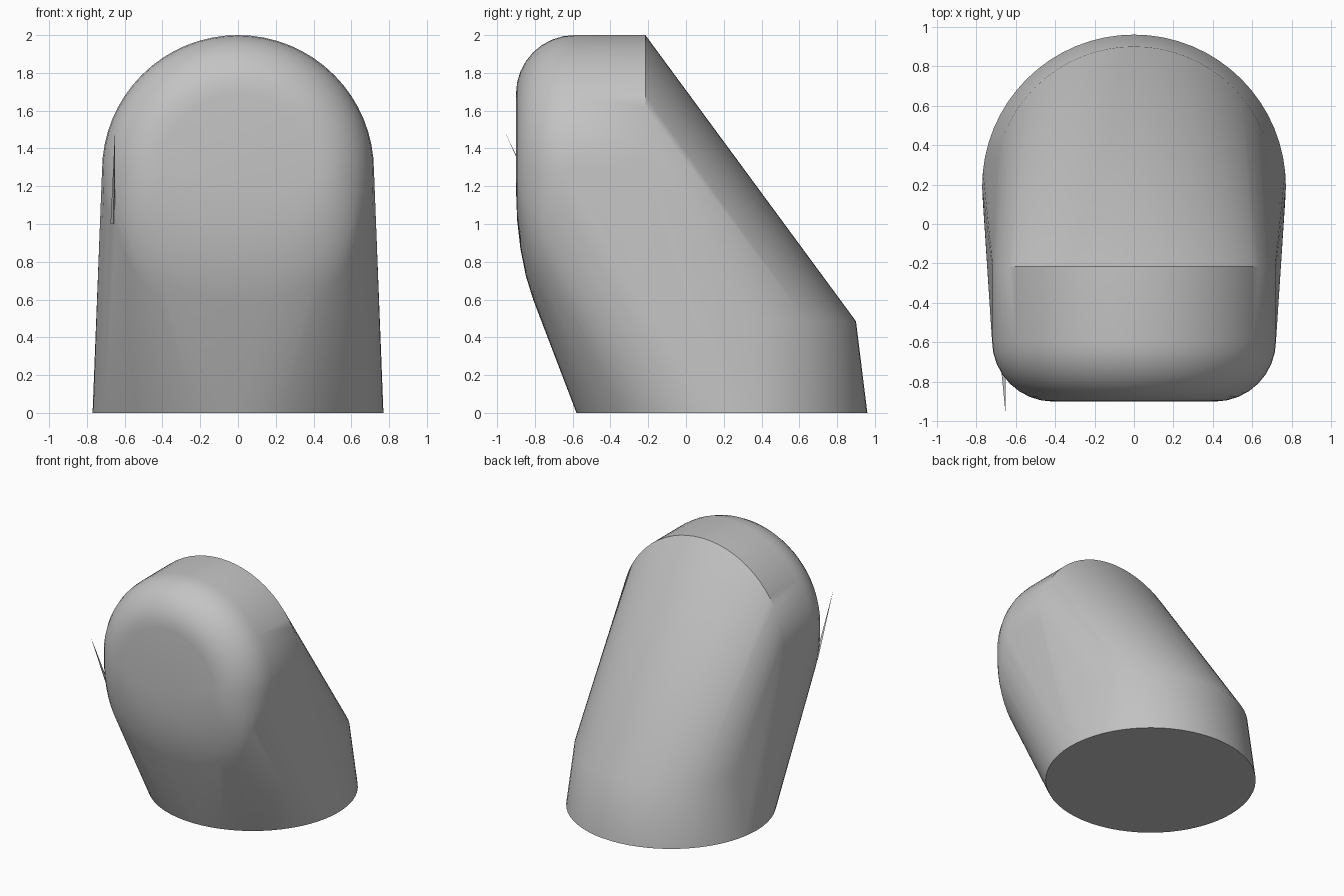
import bpy, bmesh
from math import sin, cos, pi, radians

cube = bpy.data.objects.get("Cube")
if cube:
    bpy.data.objects.remove(cube, do_unlink=True)

grey = bpy.data.materials.new("plain grey")
grey.use_nodes = True
colour = (0.55, 0.55, 0.55, 1)
grey.diffuse_color = colour
grey.node_tree.nodes["Principled BSDF"].inputs["Base Color"].default_value = colour

SEGMENTS = 64
ANGLES = [2 * pi * i / SEGMENTS for i in range(SEGMENTS)]


def hull_object(name, points, smooth_angle):
    """Wrap a tight skin around a set of guide points."""
    bm = bmesh.new()
    for p in points:
        bm.verts.new(p)
    hull = bmesh.ops.convex_hull(bm, input=bm.verts)
    spare = set(hull["geom_interior"] + hull["geom_unused"])
    bmesh.ops.delete(bm, geom=[g for g in spare if isinstance(g, bmesh.types.BMVert)],
                     context="VERTS")
    bmesh.ops.recalc_face_normals(bm, faces=bm.faces)
    mesh = bpy.data.meshes.new(name)
    bm.to_mesh(mesh)
    bm.free()
    mesh.materials.append(grey)
    obj = bpy.data.objects.new(name, mesh)
    bpy.context.collection.objects.link(obj)
    bpy.ops.object.select_all(action="DESELECT")
    obj.select_set(True)
    bpy.context.view_layer.objects.active = obj
    bpy.ops.object.shade_smooth_by_angle(angle=radians(smooth_angle))
    return obj


def floor_ring(radius, z):
    return [(radius * cos(a), 0.19 + radius * sin(a), z) for a in ANGLES]


def power(v, e):
    return abs(v) ** e * (1 if v >= 0 else -1)


def head_ring(y, radius, drop):
    """Round arch above the head centre, squarer and deeper curve below it."""
    ring = []
    for a in ANGLES:
        if sin(a) >= 0:
            ring.append((radius * cos(a), y, 1.28 + radius * sin(a)))
        else:
            ring.append((radius * power(cos(a), 0.8), y, 1.28 + drop * power(sin(a), 0.8)))
    return ring


# Body: round foot, sloping back and arched head with a rounded front
points = floor_ring(0.77, 0) + floor_ring(0.71, 0.485)
points += [p for p in head_ring(-0.215, 0.72, 0.2) if p[2] >= 1.27]
STEPS = 8
for i in range(STEPS + 1):
    t = pi / 2 * i / STEPS
    drop = 0.1 + 0.82 * cos(t) if i > 2 else 0.7
    points += head_ring(-0.59 - 0.31 * sin(t), 0.41 + 0.31 * cos(t), drop)
hull_object("body", points, 35)

# Thin sliver standing off the front right side
hull_object("front_sliver", [(-0.675, -0.72, 1.0), (-0.65, -0.72, 1.0),
                             (-0.66, -0.74, 1.0), (-0.652, -0.955, 1.48)], 10)
